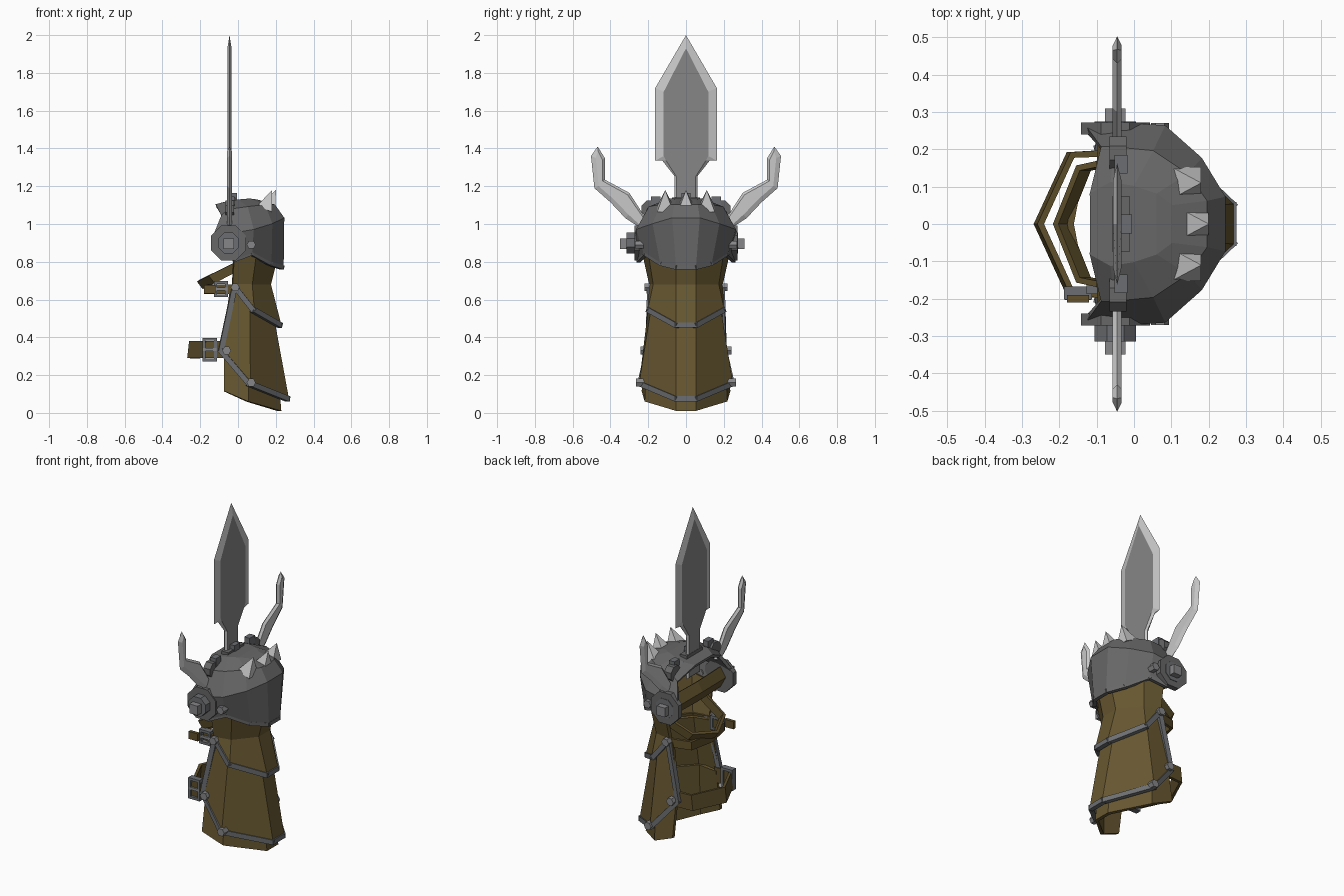
import bpy, bmesh, math
from mathutils import Vector, Matrix

if "Cube" in bpy.data.objects:
    bpy.data.objects.remove(bpy.data.objects["Cube"])

def mat(name, r, g, b):
    m = bpy.data.materials.new(name)
    m.diffuse_color = (r, g, b, 1)
    m.use_nodes = True
    m.node_tree.nodes["Principled BSDF"].inputs["Base Color"].default_value = m.diffuse_color
    return m

LEATHER = mat("leather", 0.135, 0.095, 0.030)
STRAP = mat("strap_leather", 0.115, 0.080, 0.025)
DARK = mat("dark_iron", 0.135, 0.135, 0.137)
TRIM = mat("trim_iron", 0.150, 0.155, 0.165)
BOLT = mat("bolt_steel", 0.24, 0.24, 0.25)
FLAT = mat("blade_flat", 0.24, 0.24, 0.24)
EDGE = mat("bright_steel", 0.58, 0.58, 0.58)

def finish(name, bm, *mats):
    bmesh.ops.remove_doubles(bm, verts=bm.verts, dist=0.0005)
    bmesh.ops.recalc_face_normals(bm, faces=bm.faces)
    me = bpy.data.meshes.new(name)
    bm.to_mesh(me)
    bm.free()
    ob = bpy.data.objects.new(name, me)
    bpy.context.collection.objects.link(ob)
    for m in mats:
        me.materials.append(m)
    return ob

def mirrored(half):
    return [(x, -y, z) for x, y, z in reversed(half)] + list(half)

def loft(name, rings, m, thick=0.02):
    """Open sheet through rows of points, given thickness."""
    bm = bmesh.new()
    rows = [[bm.verts.new(p) for p in r] for r in rings]
    for a, b in zip(rows, rows[1:]):
        for i in range(len(a) - 1):
            bm.faces.new((a[i], a[i + 1], b[i + 1], b[i]))
    ob = finish(name, bm, m)
    s = ob.modifiers.new("thickness", 'SOLIDIFY')
    s.thickness, s.offset = thick, 0
    return ob

def box(name, c, size, m):
    bm = bmesh.new()
    bmesh.ops.create_cube(bm, size=1, matrix=Matrix.Translation(c) @ Matrix.Diagonal((*size, 1)))
    return finish(name, bm, m)

def drum(name, a, b, r, m, sides=8, r2=None):
    a, b = Vector(a), Vector(b)
    rot = (b - a).to_track_quat('Z', 'Y').to_matrix().to_4x4()
    bm = bmesh.new()
    bmesh.ops.create_cone(bm, cap_ends=True, segments=sides, radius1=r, radius2=r if r2 is None else r2,
                          depth=(b - a).length,
                          matrix=Matrix.Translation((a + b) / 2) @ rot @ Matrix.Rotation(math.pi / sides, 4, 'Z'))
    return finish(name, bm, m)

def beam(name, pts, w, m):
    """Square bar following a path."""
    bm = bmesh.new()
    for a, b in zip(pts, pts[1:]):
        a, b = Vector(a), Vector(b)
        rot = (b - a).to_track_quat('Z', 'X').to_matrix().to_4x4()
        bmesh.ops.create_cube(bm, size=1, matrix=Matrix.Translation((a + b) / 2) @ rot
                              @ Matrix.Diagonal((w, w, (b - a).length + w * 0.6, 1)))
    return finish(name, bm, m)

def blade(name, outer, inner, x, t, mid):
    """Flat blade in the y-z plane with a bevelled bright edge."""
    bm = bmesh.new()
    o = [bm.verts.new((x, y, z)) for y, z in outer]
    n = len(o)
    for s in (-1, 1):
        v = [bm.verts.new((x + s * t, y, z)) for y, z in inner]
        bm.faces.new(v).material_index = 1
        for i in range(n):
            j = (i + 1) % n
            bm.faces.new((o[i], o[j], v[j], v[i]))
    return finish(name, bm, EDGE, mid)

# Leather sleeve layers, open toward -x
waist = [(0.165, 0.05, 0.68), (0.07, 0.165, 0.68), (-0.03, 0.185, 0.68)]
cuff_top = [(0.215, 0.05, 0.88), (0.1, 0.2, 0.9), (-0.02, 0.225, 0.86)]
upper_rim = [(0.22, 0.05, 0.465), (0.08, 0.195, 0.545), (-0.015, 0.19, 0.665)]
mid_rim = [(0.26, 0.05, 0.075), (0.06, 0.24, 0.155), (-0.09, 0.2, 0.33)]
low_top = [(0.19, 0.05, 0.36), (0.05, 0.2, 0.36), (-0.075, 0.185, 0.36)]
low_rim = [(0.22, 0.05, 0.01), (0.05, 0.21, 0.06), (-0.075, 0.225, 0.115)]
inner_waist = [(x - 0.012, y * 0.96, z - 0.02) for x, y, z in waist]
loft("wrist_cuff", [mirrored(waist), mirrored(cuff_top)], LEATHER)
loft("upper_sleeve", [mirrored(waist), mirrored(upper_rim)], LEATHER)
loft("middle_sleeve", [mirrored(inner_waist), mirrored(mid_rim)], LEATHER)
loft("lower_sleeve", [mirrored(low_top), mirrored(low_rim)], LEATHER)

# Iron trim along the layer rims
beam("upper_trim", mirrored(upper_rim), 0.028, TRIM)
beam("middle_trim", mirrored(mid_rim + [(-0.02, 0.19, 0.66)]), 0.028, TRIM)

# Hand guard dome
guard = [
    [(0.232, 0.05, 0.77), (0.17, 0.13, 0.79), (0.07, 0.215, 0.845), (-0.02, 0.25, 0.81), (-0.1, 0.25, 0.83)],
    [(0.236, 0.07, 1.03), (0.175, 0.17, 1.0), (0.08, 0.255, 0.97), (-0.03, 0.262, 0.95), (-0.125, 0.25, 0.95)],
    [(0.19, 0.06, 1.095), (0.14, 0.13, 1.095), (0.05, 0.19, 1.085), (-0.05, 0.2, 1.07), (-0.085, 0.2, 1.04)],
    [(0.1, 0.05, 1.12), (0.06, 0.08, 1.125), (0, 0.1, 1.12), (-0.06, 0.11, 1.11), (-0.115, 0.08, 1.095)],
]
guard.append([(x, 0, z) for x, y, z in guard[-1]])
loft("hand_guard", [mirrored(r) for r in guard], DARK)
beam("guard_rim", mirrored(guard[0][:4]), 0.022, DARK)

# Knuckle spikes
for x, y in ((0.14, 0.11), (0.16, 0.0), (0.14, -0.11)):
    drum("knuckle_spike", (x, y, 1.08), (x + 0.04, y, 1.18), 0.06, EDGE, 4, 0.0)

# Central blade
ho = [(0.163, 1.72), (0.163, 1.335), (0.125, 1.335), (0.062, 1.255), (0.06, 0.99)]
hi = [(0.118, 1.7), (0.118, 1.36), (0.105, 1.335), (0.05, 1.25), (0.05, 1.0)]
full = lambda tip, h: [(0, tip)] + h + [(-y, z) for y, z in reversed(h)]
blade("central_blade", full(2.0, ho), full(1.93, hi), -0.045, 0.011, FLAT)
box("blade_clamp", (-0.035, 0, 1.11), (0.045, 0.15, 0.06), DARK)
box("blade_clamp_bolt", (-0.02, 0, 1.14), (0.03, 0.05, 0.05), TRIM)

# Hooked side blades
so = [(0.2, 1.01), (0.3, 1.165), (0.43, 1.235), (0.43, 1.35), (0.468, 1.41),
      (0.503, 1.36), (0.485, 1.19), (0.4, 1.115), (0.32, 1.03), (0.25, 0.985)]
si = [(0.21, 1.01), (0.31, 1.155), (0.442, 1.228), (0.442, 1.34), (0.465, 1.385),
      (0.478, 1.35), (0.462, 1.2), (0.385, 1.133), (0.305, 1.05), (0.25, 1.0)]
for s in (-1, 1):
    blade("side_blade", [(s * y, z) for y, z in so], [(s * y, z) for y, z in si], -0.045, 0.012, EDGE)
    drum("side_blade_mount", (-0.065, s * 0.19, 1.08), (-0.02, s * 0.19, 1.08), 0.048, DARK)
    box("side_blade_bolt", (-0.035, s * 0.16, 1.12), (0.035, 0.05, 0.05), TRIM)

    # Pivot discs with square pegs
    end = 0.31 if s > 0 else 0.35
    drum("pivot_disc", (-0.05, s * 0.24, 0.9), (-0.05, s * 0.272, 0.9), 0.1, DARK)
    drum("pivot_hub", (-0.05, s * 0.26, 0.9), (-0.05, s * (end - 0.035), 0.9), 0.06, TRIM)
    box("pivot_peg", (-0.05, s * (0.25 + end) / 2, 0.895), (0.055, end - 0.25, 0.055), BOLT)

    # Rivets
    for x, y, z in ((0.07, 0.245, 0.89), (-0.015, 0.195, 0.665), (-0.06, 0.215, 0.33), (0.07, 0.24, 0.16)):
        drum("rivet", (x, s * (y - 0.02), z), (x, s * (y + 0.025), z), 0.024, BOLT, 6)

# Palm band between the pivots
loft("palm_band", [[(-0.05, -0.25, 0.84), (-0.07, 0, 0.85), (-0.05, 0.25, 0.84)],
                   [(-0.085, -0.25, 0.9), (-0.1, 0, 0.91), (-0.085, 0.25, 0.9)],
                   [(-0.05, -0.25, 0.95), (-0.07, 0, 0.96), (-0.05, 0.25, 0.95)]], STRAP)

# Arm straps: path half, height, lean of the ribbon
for name, half, up in (
        ("forearm_strap", [(-0.26, 0.0, 0.29), (-0.175, 0.185, 0.29), (-0.07, 0.19, 0.29)], (0.01, 0, 0.09)),
        ("wrist_strap", [(-0.17, 0.0, 0.63), (-0.14, 0.15, 0.63), (-0.02, 0.18, 0.63)], (0, 0, 0.05)),
        ("thumb_strap", [(-0.21, 0.0, 0.7), (-0.15, 0.15, 0.73), (-0.01, 0.18, 0.8)], (0.03, 0, -0.04))):
    row = mirrored(half)
    loft(name, [row, [tuple(Vector(p) + Vector(up)) for p in row]], STRAP, 0.018)

# Buckles and loose strap end
for x, y, z, h in ((-0.15, -0.185, 0.335, 0.11), (-0.09, -0.17, 0.655, 0.07)):
    for dx in (-0.03, 0.03):
        box("buckle_post", (x + dx, y, z), (0.015, 0.035, h), TRIM)
    for dz in (-0.5, 0.5):
        box("buckle_bar", (x, y, z + dz * h), (0.075, 0.035, 0.015), TRIM)
    box("buckle_pin", (x, y - 0.012, z), (0.07, 0.012, 0.015), BOLT)
box("strap_end", (-0.15, -0.2, 0.655), (0.06, 0.02, 0.045), STRAP)
